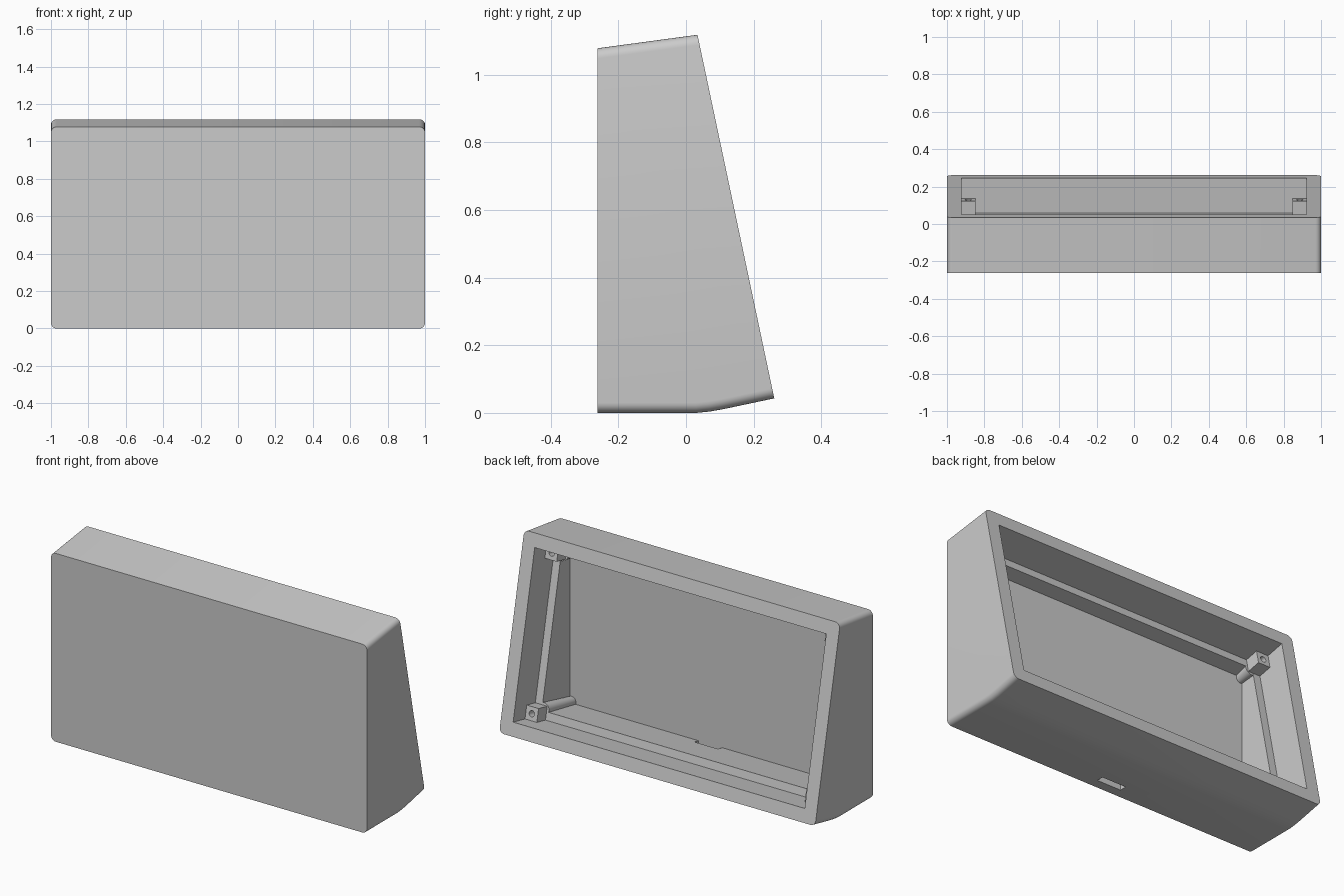
import bpy, bmesh, math
from mathutils import Vector, Matrix

cube = bpy.data.objects.get("Cube")
if cube:
    bpy.data.objects.remove(cube)

GREY = (0.6, 0.6, 0.6, 1)
mat = bpy.data.materials.new("matte grey")
mat.use_nodes = True
mat.diffuse_color = GREY
mat.node_tree.nodes["Principled BSDF"].inputs["Base Color"].default_value = GREY

# Tilted frame of the open back: along the slope and into the case
TOP = Vector((0, 0.034, 1.118))
LOW = Vector((0, 0.261, 0.043))
DOWN = (LOW - TOP).normalized()
INTO = Vector((0, DOWN.z, -DOWN.y))
LENGTH = (LOW - TOP).length
RIM, LEDGE, LEDGE_DEPTH, WALL_Y = 0.077, 0.045, 0.19, -0.207
OPEN_X = 0.923


def back_point(s, depth, x=0):
    """Point a distance s down the sloping back and depth into the case."""
    return TOP + DOWN * s + INTO * depth + Vector((x, 0, 0))


def to_wall(s):
    """Point where the line running in from the back meets the front panel."""
    return back_point(s, (TOP.y + DOWN.y * s - WALL_Y) / -INTO.y)


def make(name, bm):
    bmesh.ops.recalc_face_normals(bm, faces=bm.faces)
    mesh = bpy.data.meshes.new(name)
    bm.to_mesh(mesh)
    bm.free()
    obj = bpy.data.objects.new(name, mesh)
    bpy.context.collection.objects.link(obj)
    mesh.materials.append(mat)
    return obj


def runs_front_to_back(edge):
    span = edge.verts[1].co - edge.verts[0].co
    return abs(span.x) < 1e-5 and abs(span.y) > abs(span.z)


def prism(name, points, half, rounding=0):
    """Extrude a side profile across x, optionally rounding its corners along y."""
    bm = bmesh.new()
    face = bm.faces.new([bm.verts.new((-half, p[-2], p[-1])) for p in points])
    ext = bmesh.ops.extrude_face_region(bm, geom=[face])
    verts = [v for v in ext["geom"] if isinstance(v, bmesh.types.BMVert)]
    bmesh.ops.translate(bm, verts=verts, vec=(2 * half, 0, 0))
    if rounding:
        bmesh.ops.bevel(bm, geom=[e for e in bm.edges if runs_front_to_back(e)],
                        offset=rounding, segments=6, profile=0.5, affect='EDGES')
    return make(name, bm)


def box(name, size, matrix):
    bm = bmesh.new()
    bmesh.ops.create_cube(bm, size=1)
    bmesh.ops.scale(bm, vec=size, verts=bm.verts)
    bmesh.ops.transform(bm, matrix=matrix, verts=bm.verts)
    return make(name, bm)


def rod(name, start, end, r1, r2):
    bm = bmesh.new()
    axis = end - start
    bmesh.ops.create_cone(bm, cap_ends=True, segments=24, radius1=r1, radius2=r2,
                          depth=axis.length)
    turn = Vector((0, 0, 1)).rotation_difference(axis).to_matrix().to_4x4()
    bmesh.ops.transform(bm, matrix=Matrix.Translation((start + end) / 2) @ turn, verts=bm.verts)
    return make(name, bm)


def cut(obj, cutter):
    mod = obj.modifiers.new("cut", 'BOOLEAN')
    mod.operation = 'DIFFERENCE'
    mod.solver = 'EXACT'
    mod.object = cutter
    bpy.context.view_layer.objects.active = obj
    bpy.ops.object.modifier_apply(modifier=mod.name)
    bpy.data.objects.remove(cutter)


def smooth(obj):
    bpy.ops.object.select_all(action='DESELECT')
    obj.select_set(True)
    bpy.context.view_layer.objects.active = obj
    bpy.ops.object.shade_smooth_by_angle(angle=math.radians(30))


# Outer case: wedge profile with a softly bent underside
case = prism("case", [(-0.262, 0), (-0.262, 1.078), TOP, LOW, (0.11, 0.011),
                      (0.07, 0.004), (0.03, 0)], 1.0, 0.03)

# Wide recess behind the rim
s0, s1 = RIM, LENGTH - RIM
cut(case, prism("recess_cutter", [back_point(s0, -0.1), back_point(s1, -0.1),
                                  back_point(s1, LEDGE_DEPTH), back_point(s0, LEDGE_DEPTH)], OPEN_X))
# Narrower chamber past the ledge, ending at the upright front panel
t0, t1 = s0 + LEDGE, s1 - LEDGE
cut(case, prism("chamber_cutter", [back_point(t0, 0.1), back_point(t1, 0.1),
                                   to_wall(t1), to_wall(t0)], OPEN_X - LEDGE))
# Cable slot through the floor against the front panel
cut(case, box("slot_cutter", (0.15, 0.04, 0.2), Matrix.Translation((-0.01, WALL_Y + 0.02, 0.02))))
smooth(case)

# Screw blocks in the four corners of the recess, each on a round post
BLOCK, BLOCK_DEPTH, SINK, POST_INSET = 0.075, 0.11, 0.01, 0.054
tilt = Matrix((Vector((1, 0, 0)), DOWN, INTO)).transposed().to_4x4()
for side, x_sign in (("left", 1), ("right", -1)):
    for level, edge, inward in (("upper", s0, 1), ("lower", s1, -1)):
        s = edge + inward * BLOCK / 2
        x = x_sign * (OPEN_X - BLOCK / 2)
        middle = back_point(s - inward * SINK / 2, (BLOCK_DEPTH + LEDGE_DEPTH + SINK) / 2,
                            x + x_sign * SINK / 2)
        block = box(f"{level}_{side}_screw_block",
                    (BLOCK + SINK, BLOCK + SINK, LEDGE_DEPTH + SINK - BLOCK_DEPTH),
                    Matrix.Translation(middle) @ tilt)
        cut(block, rod("hole_cutter", back_point(s, BLOCK_DEPTH - 0.02, x),
                       back_point(s, BLOCK_DEPTH + 0.06, x), 0.017, 0.017))
        smooth(block)
        s = edge + inward * POST_INSET
        x = x_sign * (OPEN_X - POST_INSET)
        smooth(rod(f"{level}_{side}_screw_post", back_point(s, LEDGE_DEPTH, x),
                   to_wall(s) + Vector((x, -0.01, 0)), 0.035, 0.027))
